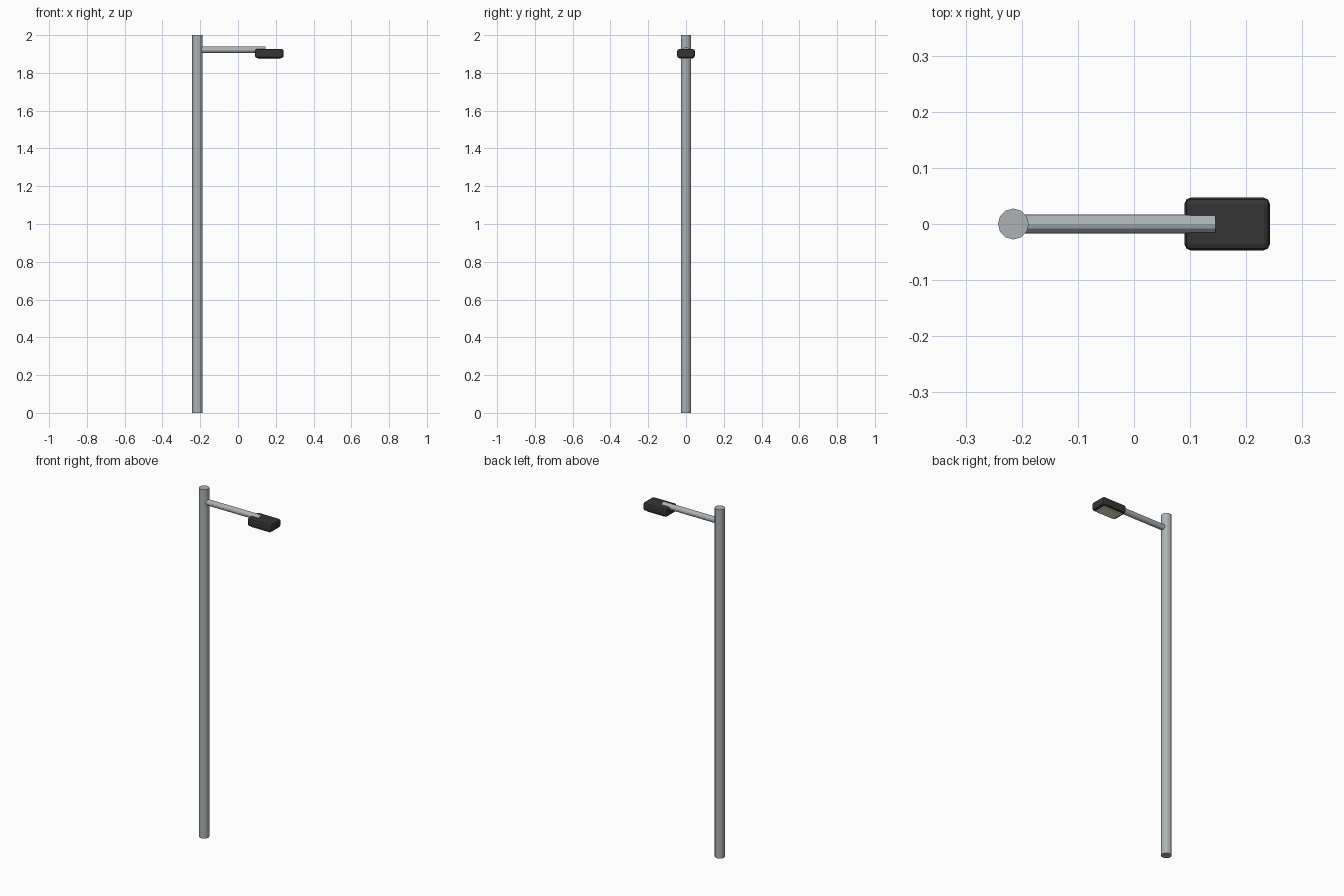
import bpy
import math

if "Cube" in bpy.data.objects:
    bpy.data.objects.remove(bpy.data.objects["Cube"])


def material(name, color):
    m = bpy.data.materials.new(name)
    m.diffuse_color = (*color, 1)
    m.use_nodes = True
    m.node_tree.nodes["Principled BSDF"].inputs["Base Color"].default_value = m.diffuse_color
    return m


def tube(name, radius, length, loc, rot=(0, 0, 0), sides=12):
    bpy.ops.mesh.primitive_cylinder_add(vertices=sides, radius=radius, depth=length,
                                        location=loc, rotation=rot)
    ob = bpy.context.object
    ob.name = name
    return ob


def box(name, size, loc, mat, bevel=0.0, segments=2):
    bpy.ops.mesh.primitive_cube_add(size=1, location=loc)
    ob = bpy.context.object
    ob.name = name
    ob.scale = size
    bpy.ops.object.transform_apply(location=False, rotation=False, scale=True)
    ob.data.materials.append(mat)
    if bevel:
        mod = ob.modifiers.new("bevel", 'BEVEL')
        mod.width = bevel
        mod.segments = segments
    return ob


steel = material("galvanised_steel", (0.42, 0.45, 0.47))
dark = material("dark_housing", (0.035, 0.035, 0.035))
glow = material("pale_lens", (0.9, 0.85, 0.6))

# Upright pole and horizontal arm
pole = tube("pole", 0.0275, 2.0, (-0.215, 0, 1.0))
arm = tube("arm", 0.0165, 0.36, (-0.035, 0, 1.922), (0, math.pi / 2, 0))
for ob in (pole, arm):
    ob.data.materials.append(steel)

# Lamp housing with rounded edges, and the lens under it
box("lamp_housing", (0.152, 0.094, 0.047), (0.166, 0, 1.9025), dark, 0.011)
box("lamp_lens", (0.118, 0.068, 0.01), (0.166, 0, 1.8785), glow)
